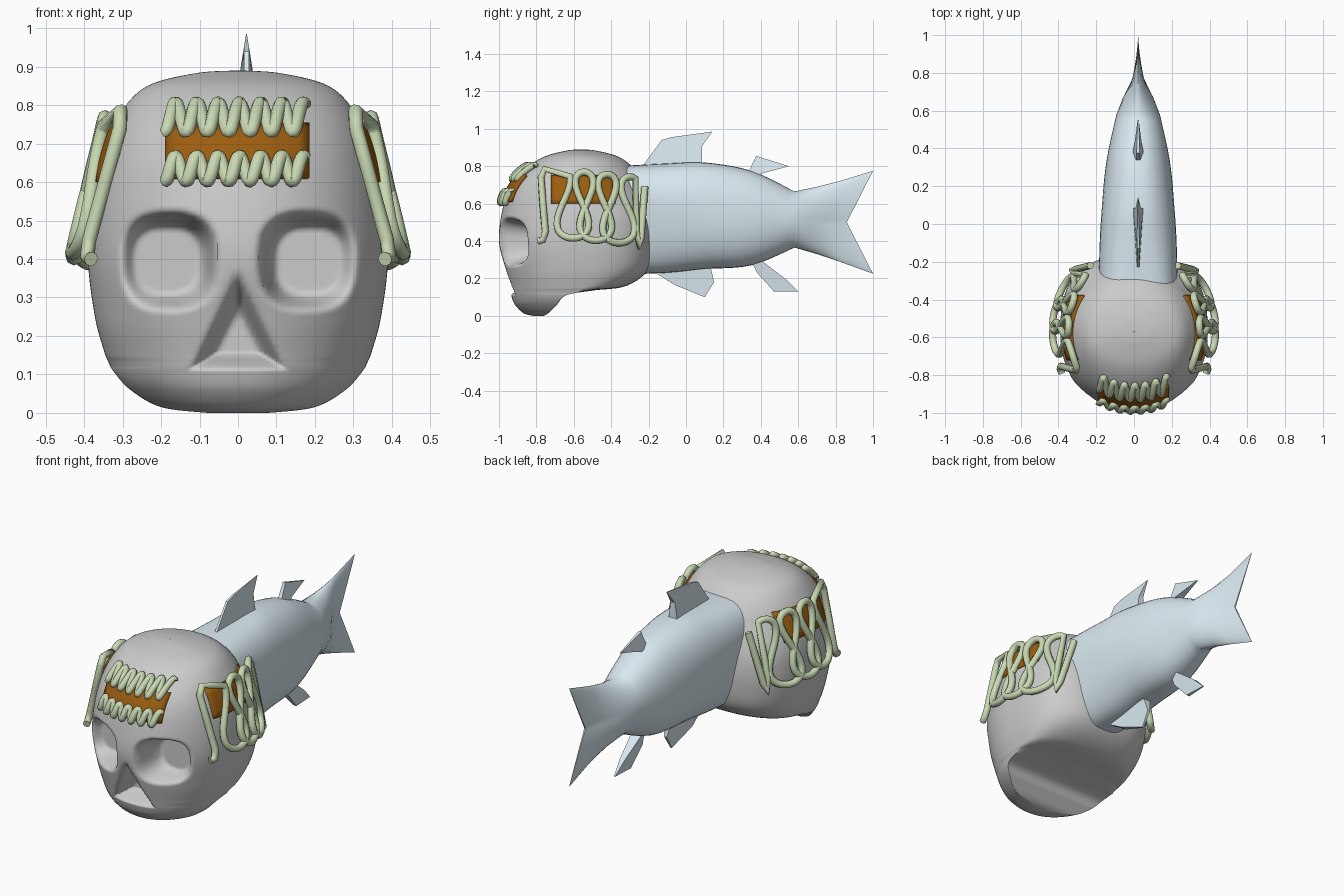
import bpy, math
from mathutils import Vector
from mathutils.bvhtree import BVHTree

if "Cube" in bpy.data.objects:
    bpy.data.objects.remove(bpy.data.objects["Cube"])


def mat(name, col):
    m = bpy.data.materials.new(name)
    m.diffuse_color = (*col, 1)
    m.use_nodes = True
    m.node_tree.nodes["Principled BSDF"].inputs["Base Color"].default_value = m.diffuse_color
    return m


BLUE = mat("pale_blue", (0.70, 0.82, 0.88))
ORANGE = mat("orange_brown", (0.33, 0.11, 0.005))
GREEN = mat("pale_green", (0.58, 0.69, 0.45))


def add_mesh(name, verts, faces, material=None, angle=35):
    me = bpy.data.meshes.new(name)
    me.from_pydata(verts, [], faces)
    ob = bpy.data.objects.new(name, me)
    bpy.context.collection.objects.link(ob)
    if material:
        me.materials.append(material)
    bpy.ops.object.select_all(action='DESELECT')
    ob.select_set(True)
    bpy.context.view_layer.objects.active = ob
    bpy.ops.object.mode_set(mode='EDIT')
    bpy.ops.mesh.select_all(action='SELECT')
    bpy.ops.mesh.normals_make_consistent(inside=False)
    bpy.ops.object.mode_set(mode='OBJECT')
    if angle:
        bpy.ops.object.shade_smooth_by_angle(angle=math.radians(angle))
    return ob


def spline(rows, steps):
    """Catmull-Rom through tuples."""
    out = []
    for i in range(len(rows) - 1):
        p = [rows[max(0, min(len(rows) - 1, i + k))] for k in (-1, 0, 1, 2)]
        for s in range(steps):
            t = s / steps
            out.append([0.5 * (2 * b + (c - a) * t + (2 * a - 5 * b + 4 * c - d) * t * t
                               + (3 * b - a - 3 * c + d) * t ** 3) for a, b, c, d in zip(*p)])
    out.append(list(rows[-1]))
    return out


def loft_faces(rings, n):
    return [(r * n + i, r * n + (i + 1) % n, (r + 1) * n + (i + 1) % n, (r + 1) * n + i)
            for r in range(rings - 1) for i in range(n)]


def spow(v, e):
    return math.copysign(abs(v) ** e, v)


def smooth(a, b, v):
    t = max(0, min(1, (v - a) / (b - a)))
    return t * t * (3 - 2 * t)


# Skull: horizontal slices (z, front y, back y, half width), then hollows pushed in
ROWS = [(0, -.82, -.76, .08), (.015, -.87, -.735, .2), (.06, -.915, -.69, .28),
        (.11, -.935, -.64, .325), (.135, -.941, -.5, .338), (.16, -.946, -.32, .348),
        (.25, -.968, -.2, .372), (.4, -1, -.17, .39), (.55, -.985, -.18, .38),
        (.68, -.945, -.21, .35), (.78, -.865, -.27, .305), (.85, -.76, -.36, .235),
        (.883, -.64, -.48, .11), (.89, -.57, -.56, .005)]
H, CY = 100, -.575          # samples per half slice, widest depth
N = 2 * H
verts = []
slices = spline(ROWS, 14)
for z, f, b, w in slices:
    c = min(CY, b)
    e = 2 / 2.1
    amax = math.acos(max(0, min(1, (CY - c) / (CY - f))) ** (1 / e))
    eb = 2 / (2.0 + .7 * smooth(.72, .5, z))
    for i in range(N):
        if i < H:                                   # front arc
            a = amax * (2 * i / H - 1)
            x = w * spow(math.sin(a) / math.sin(amax), e)
            y = CY - (CY - f) * max(0, math.cos(a)) ** e
        else:                                       # back arc, flat behind the jaw
            a = math.pi * (i - H) / H
            x = w * spow(math.cos(a), eb)
            y = c + (b - c) * abs(math.sin(a)) ** eb
        if i < H and y < -.7:
            d = (abs((abs(x) - .183) / .122) ** 2.7 + abs((z - .395) / .122) ** 2.7) ** (1 / 2.7)
            y += smooth(1.1, .68, d) * max(0, -.81 - y)          # eye sockets
            d = max(abs(x) - (.335 - z) * .5, .125 - z)
            y += smooth(.018, -.035, d) * max(0, -.84 - y)       # nose
        verts.append((x, y, max(0, z)))
caps = [tuple(range(N)), tuple(range(len(verts) - N, len(verts)))]
sk_faces = loft_faces(len(slices), N) + caps
skull = add_mesh("skull", verts, sk_faces, angle=180)
bvh = BVHTree.FromPolygons([Vector(v) for v in verts], sk_faces)


def on_skull(origin, direction, lift):
    p, n, _, _ = bvh.ray_cast(Vector(origin), Vector(direction))
    return p - Vector(direction) * lift


# Fish body and forked tail: stations (y, low z, high z, half width, section power, fork depth)
ST = [(-.37, .22, .80, .215, 3.4, 0), (-.1, .23, .815, .21, 2.7, 0), (.1, .25, .82, .195, 2.4, 0),
      (.35, .27, .775, .165, 2.2, 0), (.58, .365, .665, .115, 2, 0)]
stations = spline(ST, 5) + [[.7, .33, .69, .08, 1.7, .03], [.82, .29, .72, .035, 1.4, .07],
                            [1.0, .225, .775, .004, 1.2, .14]]
M = 40
fv = []
for y, lo, hi, w, p, fork in stations:
    for i in range(M):
        a = 2 * math.pi * i / M
        sx, sz = spow(math.cos(a), 2 / p), spow(math.sin(a), 2 / p)
        narrow = 1 - .2 * smooth(.3, -.2, y) * smooth(.6, -1, sz)      # belly tapers at the front
        fv.append((.022 + w * sx * narrow, y - fork * (1 - abs(sz)), (lo + hi) / 2 + (hi - lo) / 2 * sz))
L = len(fv) - M                                     # close the fork edge across its thickness
ring = [L + (i - M // 4) % M for i in range(M)]
tail_cap = [(ring[i], ring[i + 1], ring[-i - 1], ring[-i % M]) for i in range(1, M // 2 - 1)]
tail_cap += [(ring[0], ring[1], ring[-1]), (ring[M // 2], ring[M // 2 + 1], ring[M // 2 - 1])]
add_mesh("fish_body", fv, loft_faces(len(stations), M) + tail_cap + [tuple(range(M))], BLUE, 40)


# Fins: outline points (y, z, half thickness)
def fin(name, pts):
    n = len(pts)
    v = [(.022 + s * t, y, z) for s in (-1, 1) for y, z, t in pts]
    f = [tuple(range(n)), tuple(range(n, 2 * n))]
    f += [(i, (i + 1) % n, n + (i + 1) % n, n + i) for i in range(n)]
    add_mesh(name, v, f, BLUE, 0)


fin("front_dorsal_fin", [(-.24, .79, .006), (-.13, .94, .006), (-.08, .955, .006), (.14, .985, .001),
                         (.085, .905, .014), (.085, .80, .028)])
fin("rear_dorsal_fin", [(.33, .76, .012), (.375, .855, .008), (.55, .80, .003), (.42, .765, .02), (.38, .75, .03)])
fin("front_belly_fin", [(-.18, .24, .01), (-.06, .165, .02), (.1, .10, .004), (.15, .18, .008), (.13, .27, .025)])
fin("rear_belly_fin", [(.35, .29, .012), (.38, .23, .02), (.47, .13, .01), (.6, .13, .003),
                       (.53, .2, .015), (.41, .29, .03)])


# Orange patches laid over the skull
def patch(name, place, nu=14, nv=6):
    v = [place(i / nu, j / nv) for i in range(nu + 1) for j in range(nv + 1)]
    k = nv + 1
    f = [(i * k + j, (i + 1) * k + j, (i + 1) * k + j + 1, i * k + j + 1)
         for i in range(nu) for j in range(nv)]
    ob = add_mesh(name, v, f, ORANGE)
    m = ob.modifiers.new("thick", 'SOLIDIFY')
    m.thickness, m.offset = .015, 0


patch("forehead_patch", lambda u, v: on_skull((-.187 + .37 * u, -2, .61 + .14 * v), (0, 1, 0), .008))
for s, side in ((1, "right"), (-1, "left")):
    patch(side + "_patch",
          lambda u, v, s=s: on_skull((2 * s, -.72 + .34 * u, .6 + .15 * v), (-s, 0, 0), .002))


# Green cords
def cord(name, pts, r):
    cu = bpy.data.curves.new(name, 'CURVE')
    cu.dimensions = '3D'
    cu.bevel_depth, cu.bevel_resolution, cu.use_fill_caps = r, 2, True
    sp = cu.splines.new('POLY')
    sp.points.add(len(pts) - 1)
    for q, p in zip(sp.points, pts):
        q.co = (*p, 1)
    sp.use_smooth = True
    cu.materials.append(GREEN)
    bpy.context.collection.objects.link(bpy.data.objects.new(name, cu))


# Zigzag coils above and below the forehead patch
for name, zc, amp in (("upper_forehead_cord", .768, .038), ("lower_forehead_cord", .635, .032)):
    pts = []
    for k in range(141):
        t = k / 140
        a = 2 * math.pi * 6.6 * t
        x = -.19 + .365 * t
        pts.append(on_skull((x, -2, zc - amp * math.cos(a)), (0, 1, 0), .019 + .006 * math.sin(a)))
    cord(name, pts, .0175)

# Looped cords on each temple: figure-eight sweep in (y, z), leaning outward downwards
path = [(-.79, .40), (-.765, .405), (-.752, .45), (-.765, .6), (-.775, .74), (-.755, .785)]
for k in range(121):
    t = math.pi * (-.8 + 5.9 * k / 120)
    path.append((-.605 + .0195 * t + .024 * math.sin(t) + .05 * math.sin(2 * t),
                 .595 - .18 * math.cos(t) - .002 * t))
path += [(-.265, .45), (-.25, .37), (-.24, .42), (-.22, .69)]
for s, side in ((1, "right"), (-1, "left")):
    cord(side + "_temple_cord",
         [(s * (.387 - 1.1 * (y + .57) ** 2 + (.6 - z) * .24), y, z) for y, z in path], .019)
